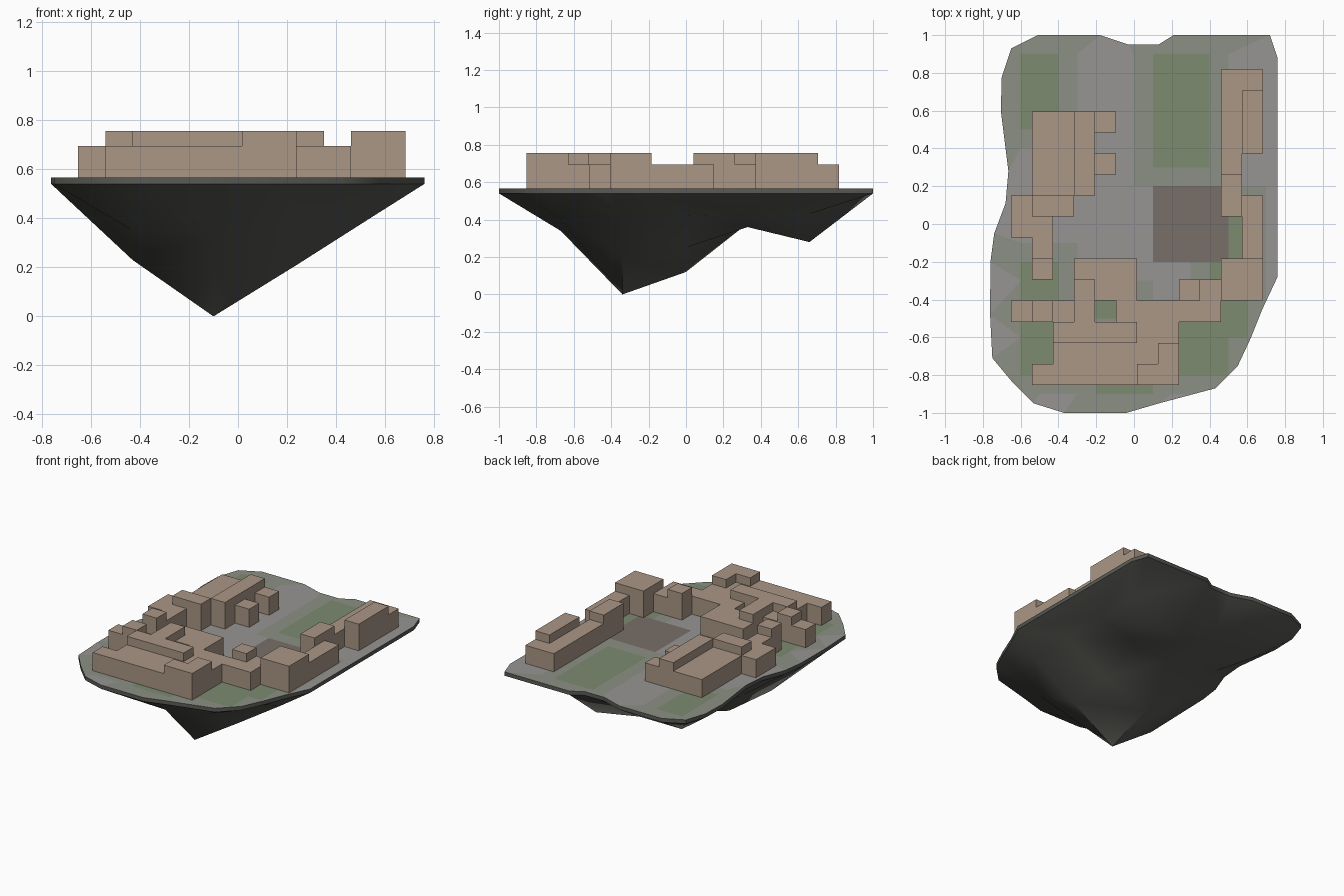
import bpy, bmesh, math
from mathutils import Vector
from mathutils.geometry import delaunay_2d_cdt

if "Cube" in bpy.data.objects:
    bpy.data.objects.remove(bpy.data.objects["Cube"])

TOP, RIM = 0.567, 0.54


def material(name, rgb):
    m = bpy.data.materials.new(name)
    m.diffuse_color = (*rgb, 1)
    m.use_nodes = True
    m.node_tree.nodes["Principled BSDF"].inputs["Base Color"].default_value = m.diffuse_color
    return m


def finish(name, bm, mats, angle):
    bmesh.ops.remove_doubles(bm, verts=bm.verts, dist=1e-4)
    bmesh.ops.delete(bm, geom=[v for v in bm.verts if not v.link_faces], context='VERTS')
    bmesh.ops.recalc_face_normals(bm, faces=bm.faces)
    me = bpy.data.meshes.new(name)
    bm.to_mesh(me)
    bm.free()
    ob = bpy.data.objects.new(name, me)
    bpy.context.collection.objects.link(ob)
    for m in mats:
        me.materials.append(m)
    bpy.ops.object.select_all(action='DESELECT')
    ob.select_set(True)
    bpy.context.view_layer.objects.active = ob
    bpy.ops.object.shade_smooth_by_angle(angle=math.radians(angle))
    return ob


def face(bm, pts, mat=0):
    f = bm.faces.new([bm.verts.new(p) for p in pts])
    f.material_index = mat


# Island outline seen from above
outline = [(-.51, 1), (-.18, 1), (-.03, .95), (.13, .95), (.21, 1), (.72, 1), (.76, .88),
           (.76, -.28), (.68, -.45), (.62, -.6), (.55, -.75), (.43, -.87), (.13, -.95),
           (-.04, -1), (-.37, -1), (-.53, -.95), (-.65, -.83), (-.75, -.71), (-.762, -.48),
           (-.76, -.2), (-.74, -.05), (-.68, .11), (-.665, .28), (-.705, .6), (-.70, .78),
           (-.65, .93)][::-1]
n = len(outline)

# Depth of the rock underneath, on a coarse grid (rows go front to back)
xs = (-.43, -.10, .24, .57)
ys = (-.67, -.34, 0, .33, .66)
depth = ((.35, .34, .40, None),
         (.23, .00, .21, .42),
         (.32, .12, .25, .42),
         (.40, .38, .36, .43),
         (.34, .34, .28, .43))
rock = [(x, y, z) for y, row in zip(ys, depth) for x, z in zip(xs, row) if z is not None]

# Lawn and soil patches: x0, x1, y0, y1
lawns = [(-.6, -.4, .5, .9), (.1, .4, .3, .9), (.4, .6, -.6, .1), (.2, .5, -.8, -.5),
         (-.6, -.4, -.4, -.2), (-.6, -.4, -.8, -.5), (-.3, 0, -.5, -.4), (-.2, .1, -.9, -.8)]
soil = [(.1, .5, -.2, .2)]


def inside(c, rects, pad=0):
    return any(a - pad <= c.x <= b + pad and d - pad <= c.y <= e + pad for a, b, d, e in rects)


def ground_colour(c):
    if inside(c, soil):
        return 2
    if inside(c, lawns):
        return 1
    return 4 if inside(c, lawns, .1) else 0


def fill(points):
    return delaunay_2d_cdt([Vector(p[:2]) for p in outline + points], [],
                           [list(range(n))], 1, 1e-5)


bm = bmesh.new()
# Flat ground with colour patches
grid = [(i / 10, j / 10) for i in range(-6, 8) for j in range(-9, 10)]
vs, _, fs, *_ = fill(grid)
for f in fs:
    c = sum((vs[i] for i in f), Vector((0, 0))) / len(f)
    face(bm, [(vs[i].x, vs[i].y, TOP) for i in f], ground_colour(c))
# Rocky underside
vs, _, fs, ov, *_ = fill(rock)
zs = [RIM if not o or min(o) < n else rock[min(o) - n][2] for o in ov]
for f in fs:
    face(bm, [(vs[i].x, vs[i].y, zs[i]) for i in f], 3)
# Thin vertical rim
for a, b in zip(outline, outline[1:] + outline[:1]):
    face(bm, [(*a, TOP), (*b, TOP), (*b, RIM), (*a, RIM)], 3)
finish("island", bm, [material("paving", (.31, .30, .29)), material("lawn", (.20, .26, .16)),
                      material("soil", (.19, .16, .14)), material("rock", (.10, .10, .09)),
                      material("lawn_edge", (.26, .28, .23))], 40)

# Buildings: block plan, back row first (L = low, H = high)
plan = ["..........LL",
        "..........LH",
        ".LLHL.....LH",
        ".LLH......LH",
        ".LLHL.....L.",
        ".LLH......H.",
        "LHH.......HL",
        "LL.........L",
        ".L.........L",
        ".H.LLL....HH",
        "...HLL..HLHH",
        "LHLH.LLLLL..",
        "..HHHHLL....",
        "..LLLLLH....",
        ".LLLLLHH...."]
STEP, X0, Y0 = 0.1113, -0.652, 0.818
level = {'.': TOP, 'L': 0.695, 'H': 0.755}


def height(r, c):
    if 0 <= r < len(plan) and 0 <= c < len(plan[0]):
        return level[plan[r][c]]
    return TOP


bm = bmesh.new()
for r, row in enumerate(plan):
    for c in range(len(row)):
        h = height(r, c)
        if h == TOP:
            continue
        x, y = X0 + c * STEP, Y0 - r * STEP
        p = [(x, y - STEP), (x + STEP, y - STEP), (x + STEP, y), (x, y)]
        face(bm, [(*q, h) for q in p])
        # Walls wherever the neighbour is lower, split at the low roof level
        for k, (dr, dc) in enumerate([(1, 0), (0, 1), (-1, 0), (0, -1)]):
            a, b = p[k], p[(k + 1) % 4]
            low = height(r + dr, c + dc)
            cuts = [z for z in (TOP, level['L'], level['H']) if low <= z <= h]
            for z0, z1 in zip(cuts, cuts[1:]):
                face(bm, [(*a, z0), (*b, z0), (*b, z1), (*a, z1)])
finish("buildings", bm, [material("stone", (.40, .31, .24))], 30)
